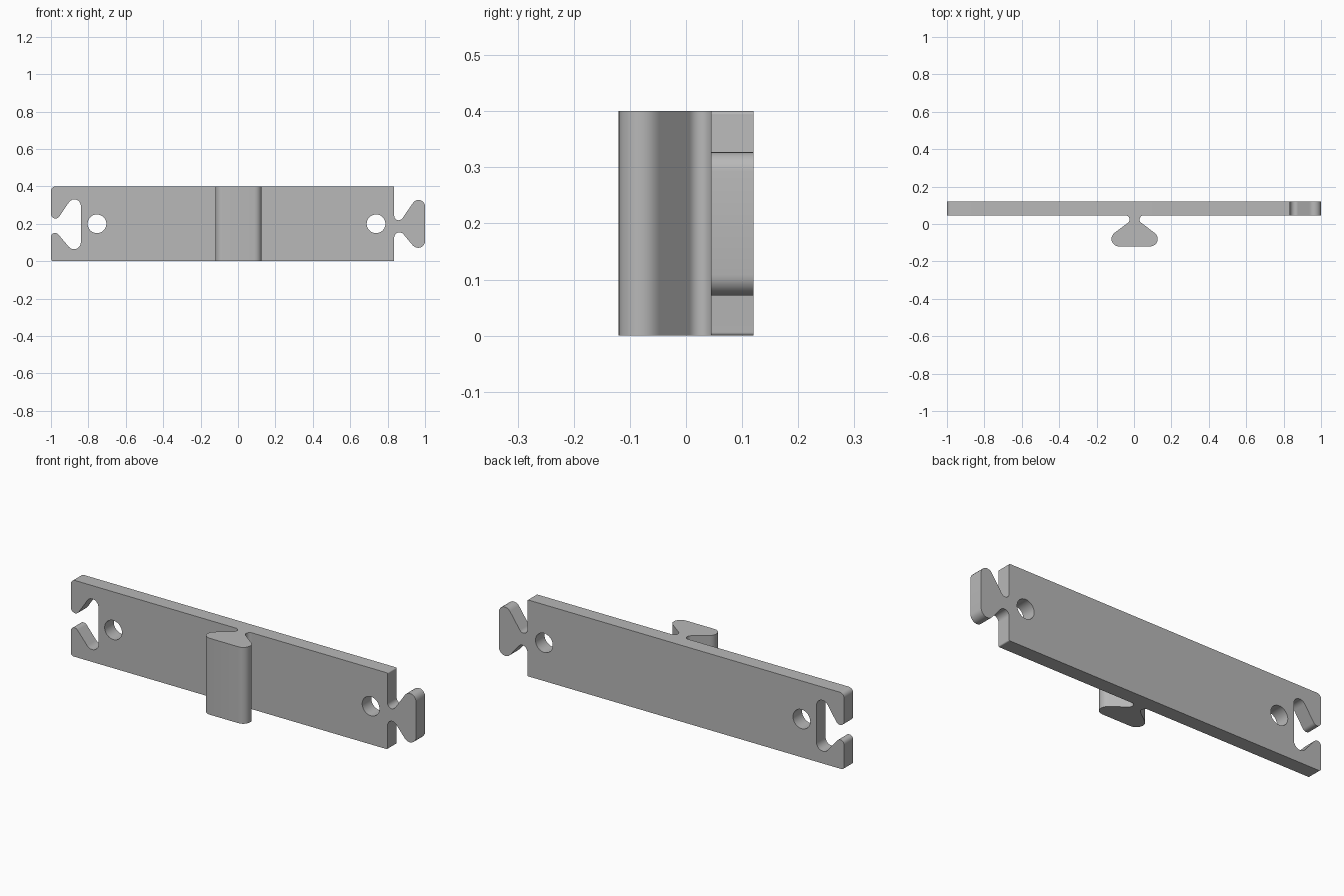
import bpy
import bmesh
import math
from mathutils import Vector

cube = bpy.data.objects.get("Cube")
if cube:
    bpy.data.objects.remove(cube, do_unlink=True)

FRONT, BACK, HEIGHT = 0.045, 0.12, 0.4

grey = bpy.data.materials.new("mid grey")
grey.use_nodes = True
colour = (0.48, 0.48, 0.48, 1)
grey.diffuse_color = colour
grey.node_tree.nodes["Principled BSDF"].inputs["Base Color"].default_value = colour


def rounded(corners, steps=8):
    """Turn (u, v, radius) corners into an outline with tangent arcs."""
    outline = []
    for i, (u, v, r) in enumerate(corners):
        p = Vector((u, v))
        if r == 0:
            outline.append(p)
            continue
        a = (Vector(corners[i - 1][:2]) - p).normalized()
        b = (Vector(corners[(i + 1) % len(corners)][:2]) - p).normalized()
        half = a.angle(b) / 2
        centre = p + (a + b).normalized() * (r / math.sin(half))
        start = p + a * (r / math.tan(half)) - centre
        end = p + b * (r / math.tan(half)) - centre
        sweep = math.atan2(start.cross(end), start.dot(end))
        for k in range(steps + 1):
            t = sweep * k / steps
            c, s = math.cos(t), math.sin(t)
            outline.append(centre + Vector((c * start.x - s * start.y,
                                            s * start.x + c * start.y)))
    return outline


def prism(name, outline, place, depth):
    """Extrude a flat outline into a solid object."""
    bm = bmesh.new()
    face = bm.faces.new([bm.verts.new(place(p)) for p in outline])
    new = bmesh.ops.extrude_face_region(bm, geom=[face])["geom"]
    bmesh.ops.translate(bm, vec=depth,
                        verts=[g for g in new if isinstance(g, bmesh.types.BMVert)])
    bmesh.ops.recalc_face_normals(bm, faces=bm.faces)
    mesh = bpy.data.meshes.new(name)
    bm.to_mesh(mesh)
    bm.free()
    mesh.materials.append(grey)
    obj = bpy.data.objects.new(name, mesh)
    bpy.context.collection.objects.link(obj)
    return obj


def activate(obj):
    bpy.ops.object.select_all(action="DESELECT")
    obj.select_set(True)
    bpy.context.view_layer.objects.active = obj


# Plate with a dovetail key at one end and its matching socket at the other
plate_corners = [
    (-1, 0, 0.015), (0.835, 0, 0.006),
    (0.835, 0.203, 0.028), (1, 0.007, 0.037),       # key, lower half
    (1, 0.405, 0.035), (0.835, 0.166, 0.024),       # key, upper half
    (0.835, HEIGHT, 0.006), (-1, HEIGHT, 0.025),
    (-1, 0.173, 0.0245), (-0.84, 0.41, 0.035),      # socket, upper half
    (-0.84, 0, 0.037), (-1, 0.19, 0.022),           # socket, lower half
]
plate = prism("plate", rounded(plate_corners),
              lambda p: (p.x, FRONT, p.y), (0, BACK - FRONT, 0))

# Screw holes
for x in (-0.754, 0.738):
    bpy.ops.mesh.primitive_cylinder_add(
        vertices=48, radius=0.05, depth=0.3,
        location=(x, (FRONT + BACK) / 2, 0.2), rotation=(math.pi / 2, 0, 0))
    cutter = bpy.context.object
    cutter.hide_render = True
    activate(plate)
    cut = plate.modifiers.new("hole", "BOOLEAN")
    cut.operation = "DIFFERENCE"
    cut.solver = "EXACT"
    cut.object = cutter
    bpy.ops.object.modifier_apply(modifier=cut.name)
    bpy.data.objects.remove(cutter, do_unlink=True)
plate.data.materials.clear()
plate.data.materials.append(grey)

# Upright dovetail rail on the front, its root sunk slightly into the plate
root = FRONT + 0.001
half_rail = [(0.203, -0.12, 0.04), (-0.017, root, 0.022),
             (0.06, root, 0), (0.06, 0.06, 0)]
rail_corners = half_rail + [(-u, v, r) for u, v, r in reversed(half_rail)]
rail = prism("dovetail_rail", rounded(rail_corners),
             lambda p: (p.x + 0.003, p.y, 0), (0, 0, HEIGHT))

for part in (plate, rail):
    activate(part)
    bpy.ops.object.shade_smooth_by_angle(angle=math.radians(30))
